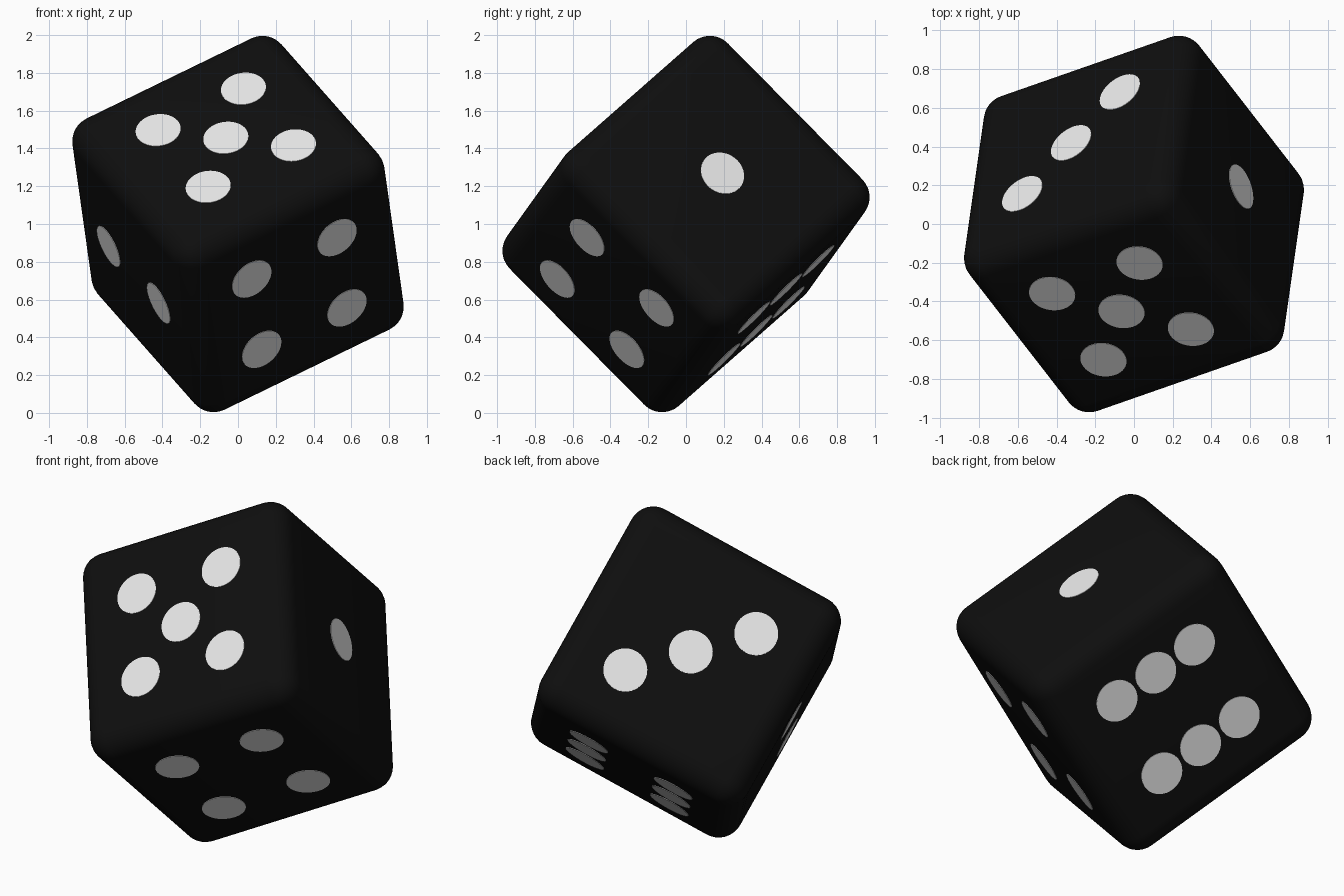
import bpy, bmesh, math
from mathutils import Matrix, Vector

if "Cube" in bpy.data.objects:
    bpy.data.objects.remove(bpy.data.objects["Cube"], do_unlink=True)

HALF = 0.643        # half the edge length
ROUND = 0.135       # edge rounding radius
STEP = 0.263        # pip spacing
PIP_RADIUS = 0.12
PIP_LIFT = 0.003


def make_material(name, color, roughness):
    mat = bpy.data.materials.new(name)
    mat.use_nodes = True
    mat.diffuse_color = color
    shader = mat.node_tree.nodes["Principled BSDF"]
    shader.inputs["Base Color"].default_value = color
    shader.inputs["Roughness"].default_value = roughness
    return mat


def make_object(name, bm, mat):
    mesh = bpy.data.meshes.new(name)
    bm.to_mesh(mesh)
    bm.free()
    mesh.materials.append(mat)
    obj = bpy.data.objects.new(name, mesh)
    bpy.context.collection.objects.link(obj)
    return obj


black = make_material("black", (0.0045, 0.0045, 0.0045, 1), 0.5)
white = make_material("white", (0.8, 0.8, 0.8, 1), 0.5)

# Tilted frame: the outward directions of the five, one and three faces
five = Vector((-0.10, -0.70, 0.708)).normalized()
one = Vector((0.857, 0.296, 0.42))
one = (one - five * one.dot(five)).normalized()
three = five.cross(one)
centre = Vector((0, 0, 1))
tilt = Matrix((five, one, three)).transposed().to_4x4()
tilt.translation = centre

# Rounded cube body
bm = bmesh.new()
bmesh.ops.create_cube(bm, size=2 * HALF)
bmesh.ops.bevel(bm, geom=bm.edges[:], offset=ROUND, segments=8,
                profile=0.5, affect='EDGES')
bmesh.ops.transform(bm, matrix=tilt, verts=bm.verts)
for face in bm.faces:
    face.smooth = True
body = make_object("die_body", bm, black)

# Pip layouts: face normal, two in-plane axes, grid positions
corners = [(u, v) for u in (-1, 1) for v in (-1, 1)]
layouts = {
    "one": (one, three, five, [(0, 0)]),
    "two": (-one, three, five, [(-1, 0), (1, 0)]),
    "three": (three, one, five, [(-1, 1), (0, 0), (1, -1)]),
    "four": (-three, one, five, corners),
    "five": (five, one, three, corners + [(0, 0)]),
    "six": (-five, one, three, [(u, v) for u in (-1, 1) for v in (-1, 0, 1)]),
}

# Thin round pips on each face
for name, (normal, u_axis, v_axis, spots) in layouts.items():
    bm = bmesh.new()
    turn = normal.to_track_quat('Z', 'Y').to_matrix().to_4x4()
    for u, v in spots:
        place = centre + normal * HALF + (u_axis * u + v_axis * v) * STEP
        bmesh.ops.create_cone(bm, cap_ends=True, segments=48,
                              radius1=PIP_RADIUS, radius2=PIP_RADIUS,
                              depth=2 * PIP_LIFT,
                              matrix=Matrix.Translation(place) @ turn)
    make_object("pips_" + name, bm, white)
